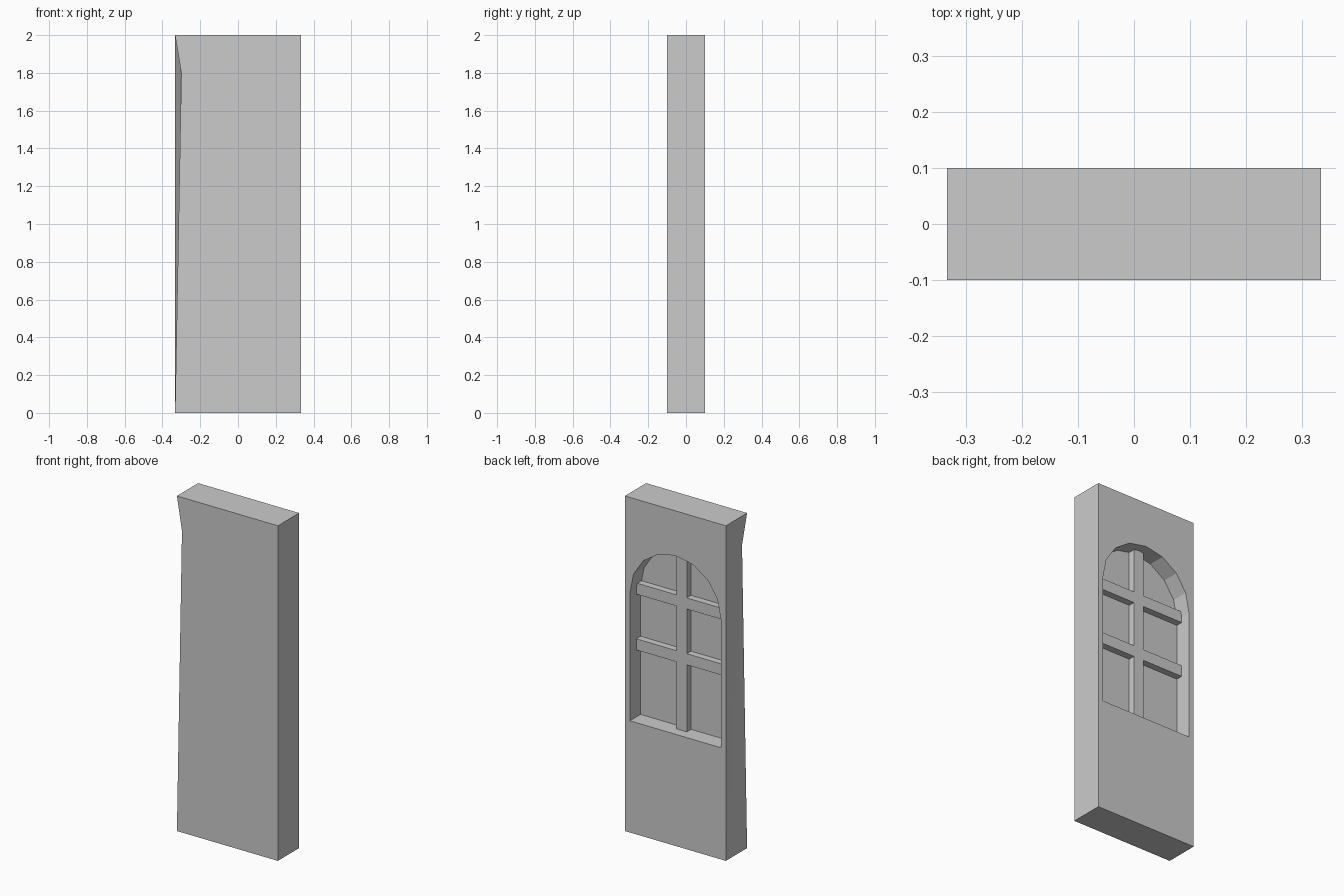
import bpy, bmesh, math

if "Cube" in bpy.data.objects:
    bpy.data.objects.remove(bpy.data.objects["Cube"])

W, D, H = 1 / 3, 0.1, 2.0        # half width, half depth, height
R, SILL, SPRING = 0.3, 2 / 3, 1.433   # window half width, sill, arch spring line
BAR, BAR_D = 1 / 30, 0.04        # bar half width, bar depth


def make_object(name, bm):
    bmesh.ops.recalc_face_normals(bm, faces=bm.faces[:])
    mesh = bpy.data.meshes.new(name)
    bm.to_mesh(mesh)
    bm.free()
    obj = bpy.data.objects.new(name, mesh)
    bpy.context.scene.collection.objects.link(obj)
    return obj


def box(name, x0, x1, y0, y1, z0, z1):
    bm = bmesh.new()
    bmesh.ops.create_cube(bm, size=1)
    for v in bm.verts:
        v.co = (x0 if v.co.x < 0 else x1, y0 if v.co.y < 0 else y1, z0 if v.co.z < 0 else z1)
    return make_object(name, bm)


# wall slab: front left edge is pinched inwards at z = 1.8
bm = bmesh.new()
front = [bm.verts.new((x, -D, z)) for x, z in [(-W, 0), (W, 0), (W, H), (-W, H), (-0.3, 1.8)]]
back = [bm.verts.new((x, D, z)) for x, z in [(-W, 0), (W, 0), (W, H), (-W, H)]]
bm.faces.new(front)
bm.faces.new(back)
for i in range(3):
    bm.faces.new((front[i], front[i + 1], back[i + 1], back[i]))
for tri in [(front[0], front[4], back[0]), (front[4], back[3], back[0]), (front[4], front[3], back[3])]:
    bm.faces.new(tri)
wall = make_object("wall_panel", bm)

# arched cutter for the window recess in the back
profile = [(-R, SILL), (R, SILL)]
profile += [(R * math.cos(math.pi * i / 8), SPRING + R * math.sin(math.pi * i / 8)) for i in range(9)]
bm = bmesh.new()
face = bm.faces.new([bm.verts.new((x, 0, z)) for x, z in profile])
ext = bmesh.ops.extrude_face_region(bm, geom=[face])
bmesh.ops.translate(bm, vec=(0, 0.2, 0), verts=[v for v in ext["geom"] if isinstance(v, bmesh.types.BMVert)])
if face.is_valid is False or len(bm.faces) < len(profile) + 2:
    bm.faces.new([v for v in bm.verts if abs(v.co.y) < 1e-6])
cutter = make_object("window_cutter", bm)
cutter.hide_render = True
cutter.hide_set(True)
mod = wall.modifiers.new("window_recess", 'BOOLEAN')
mod.operation = 'DIFFERENCE'
mod.solver = 'EXACT'
mod.object = cutter

# window bars, flush at the crossings
box("vertical_bar", -BAR, BAR, 0, BAR_D, SILL, SPRING + R)
for z in (1.1, 1.433):
    for x0, x1, side in [(-R, -BAR, "left"), (BAR, R, "right")]:
        box(f"cross_bar_{side}", x0, x1, 0, BAR_D, z - BAR, z + BAR)
